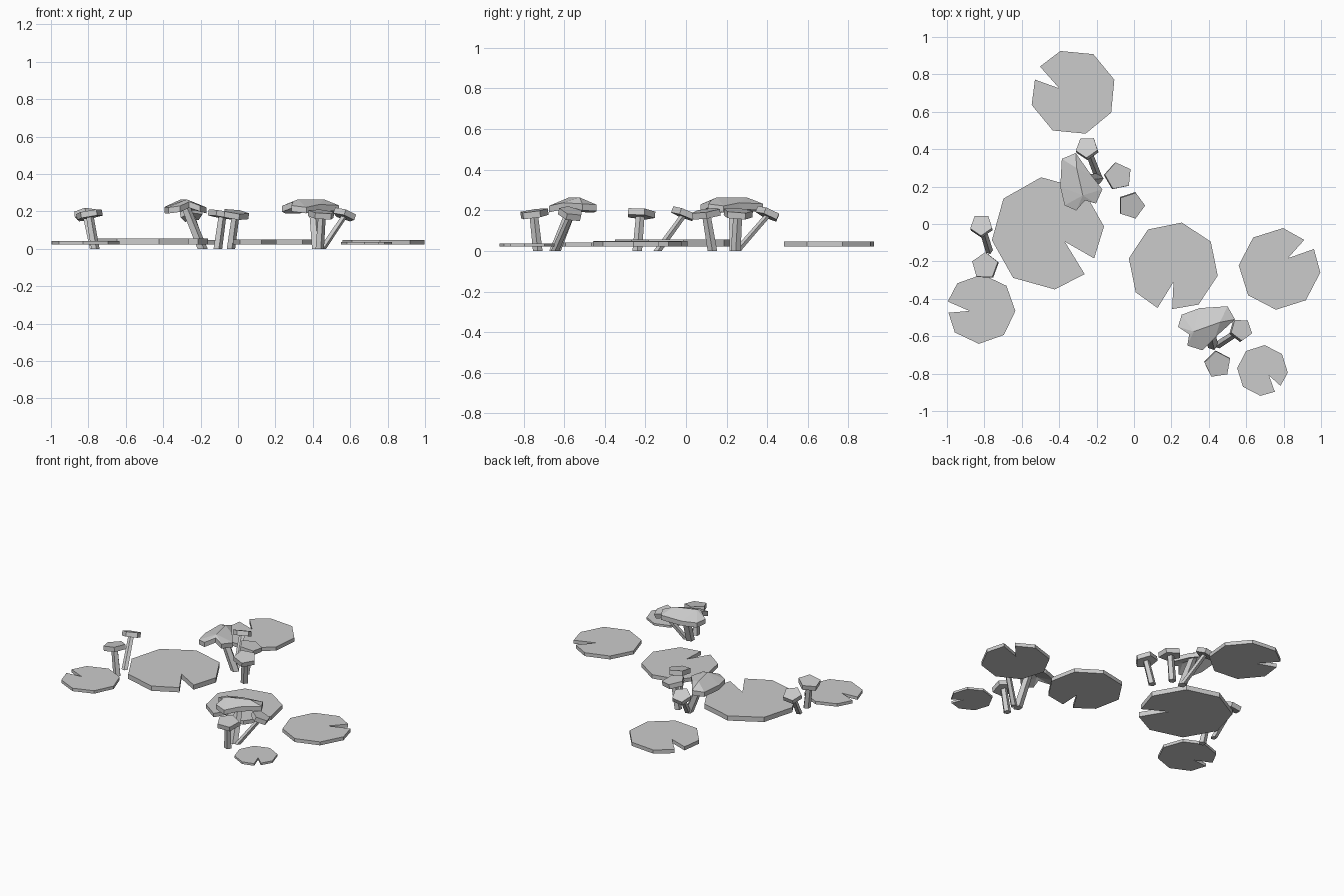
import bpy, bmesh
from math import cos, sin, radians, hypot, pi
from mathutils import Vector, Matrix

if "Cube" in bpy.data.objects:
    bpy.data.objects.remove(bpy.data.objects["Cube"])

# One plain grey for every part
grey = bpy.data.materials.new("plain_grey")
grey.use_nodes = True
grey.diffuse_color = (0.6, 0.6, 0.6, 1)
grey.node_tree.nodes["Principled BSDF"].inputs["Base Color"].default_value = (0.6, 0.6, 0.6, 1)


def add_object(name, bm):
    bmesh.ops.recalc_face_normals(bm, faces=bm.faces)
    mesh = bpy.data.meshes.new(name)
    bm.to_mesh(mesh)
    bm.free()
    mesh.materials.append(grey)
    ob = bpy.data.objects.new(name, mesh)
    bpy.context.collection.objects.link(ob)
    return ob


def loft(name, lower, upper):
    """Closed solid between two matching rings of points."""
    bm = bmesh.new()
    a = [bm.verts.new(p) for p in lower]
    b = [bm.verts.new(p) for p in upper]
    n = len(a)
    bm.faces.new(a[::-1])
    bm.faces.new(b)
    for i in range(n):
        j = (i + 1) % n
        bm.faces.new((a[i], a[j], b[j], b[i]))
    return add_object(name, bm)


def ring(centre, radius, sides, start=0.0):
    c = Vector(centre)
    return [c + Vector((cos(start + i * 2 * pi / sides), sin(start + i * 2 * pi / sides), 0)) * radius
            for i in range(sides)]


# Lily pads: octagons whose missing corner is a wedge notch
def lily_pad(name, x, y, r, notch):
    polar = [(a, 1.0) for a in range(45, 316, 45)]
    polar += [(350, 0.97), (12, 0.33), (9.5, 0.93)]
    flat = [(x + r * k * cos(radians(a + notch)), y + r * k * sin(radians(a + notch))) for a, k in polar]
    low, high = 0.022, 0.022 + 0.11 * r
    loft(name, [(*p, low) for p in flat], [(*p, high) for p in flat])


lily_pad("lily_pad_large", -0.46, -0.05, 0.302, -38)
lily_pad("lily_pad_middle", 0.21, -0.23, 0.242, -101)
lily_pad("lily_pad_back", -0.326, 0.704, 0.231, 152)
lily_pad("lily_pad_left", 0.778, -0.24, 0.219, 40)
lily_pad("lily_pad_right", -0.82, -0.455, 0.186, 177)
lily_pad("lily_pad_small", 0.687, -0.783, 0.136, -50)


def stem(name, base, top, height, r):
    loft(name, ring((*base, 0), r, 5), ring((*top, height), r * 0.9, 5))


# Small plants: five-sided cap tilted along its leaning stem
def small_plant(name, base, top, r, turn):
    bx, by = base
    tx, ty = top
    stem(name + "_stem", base, top, 0.178, 0.34 * r)
    lean = Vector((tx - bx, ty - by, 0))
    slope = 0.12 + 2 * lean.length
    normal = (lean.normalized() * slope + Vector((0, 0, 1))).normalized()
    tilt = Vector((0, 0, 1)).rotation_difference(normal).to_matrix().to_4x4()
    place = Matrix.Translation((tx, ty, 0.183)) @ tilt
    lower = [place @ p for p in ring((0, 0, -0.016), r, 5, radians(turn))]
    upper = [place @ p for p in ring((0, 0, 0.016), r, 5, radians(turn))]
    loft(name + "_cap", lower, upper)


small_plant("back_leaning_plant", (-0.19, 0.25), (-0.25, 0.405), 0.062, -90)
small_plant("back_upright_plant", (-0.11, 0.245), (-0.085, 0.255), 0.075, 30)
small_plant("centre_plant", (-0.04, 0.13), (-0.015, 0.10), 0.073, 0)
small_plant("right_leaning_plant", (-0.775, -0.14), (-0.815, -0.01), 0.062, -90)
small_plant("right_upright_plant", (-0.765, -0.24), (-0.795, -0.225), 0.073, 88)
small_plant("front_leaning_plant", (0.45, -0.645), (0.57, -0.567), 0.062, -90)
small_plant("front_upright_plant", (0.435, -0.73), (0.447, -0.75), 0.073, 98)

# Large folded leaf: kidney outline falling away from a short ridge
OUTLINE = [(-0.095, -0.035), (-0.105, -0.095), (-0.025, -0.12), (0.045, -0.05), (0.15, 0.045),
           (0.11, 0.115), (-0.04, 0.105), (-0.135, 0.07), (-0.155, 0.005)]
RIDGE = [Vector((-0.07, -0.02)), Vector((0.07, 0.03))]


def folded_leaf(name, x, y, turn):
    bm = bmesh.new()
    crest = [bm.verts.new((*p, 0.264)) for p in RIDGE]
    span = RIDGE[1] - RIDGE[0]
    rim, near = [], []
    for p in OUTLINE:
        v = Vector(p)
        t = max(0, min(1, (v - RIDGE[0]).dot(span) / span.dot(span)))
        gap = (v - RIDGE[0] - span * t).length
        rim.append(bm.verts.new((*p, 0.262 - 0.37 * gap)))
        near.append(0 if (v - RIDGE[0]).length < (v - RIDGE[1]).length else 1)
    for i in range(len(rim)):
        j = (i + 1) % len(rim)
        corners = [rim[i], rim[j], crest[near[j]]]
        if near[i] != near[j]:
            corners.append(crest[near[i]])
        bm.faces.new(corners)
    # Extra thickness below the upper skin
    top_faces = list(bm.faces)
    copy = bmesh.ops.duplicate(bm, geom=top_faces + list(bm.edges) + list(bm.verts))
    match = copy["vert_map"]
    lower_rim = [match[v] for v in rim]
    for v in lower_rim + [match[c] for c in crest]:
        v.co.z -= 0.032
    for i in range(len(rim)):
        j = (i + 1) % len(rim)
        bm.faces.new((rim[i], lower_rim[i], lower_rim[j], rim[j]))
    place = Matrix.Translation((x, y, 0)) @ Matrix.Rotation(radians(turn), 4, 'Z')
    bm.transform(place)
    add_object(name, bm)
    base = place @ Vector((0.03, -0.09, 0))
    top = place @ Vector((0.01, 0.005, 0))
    stem(name + "_stem", base.xy, top.xy, 0.24, 0.03)


folded_leaf("front_folded_leaf", 0.39, -0.555, 0)
folded_leaf("back_folded_leaf", -0.285, 0.225, 83)
